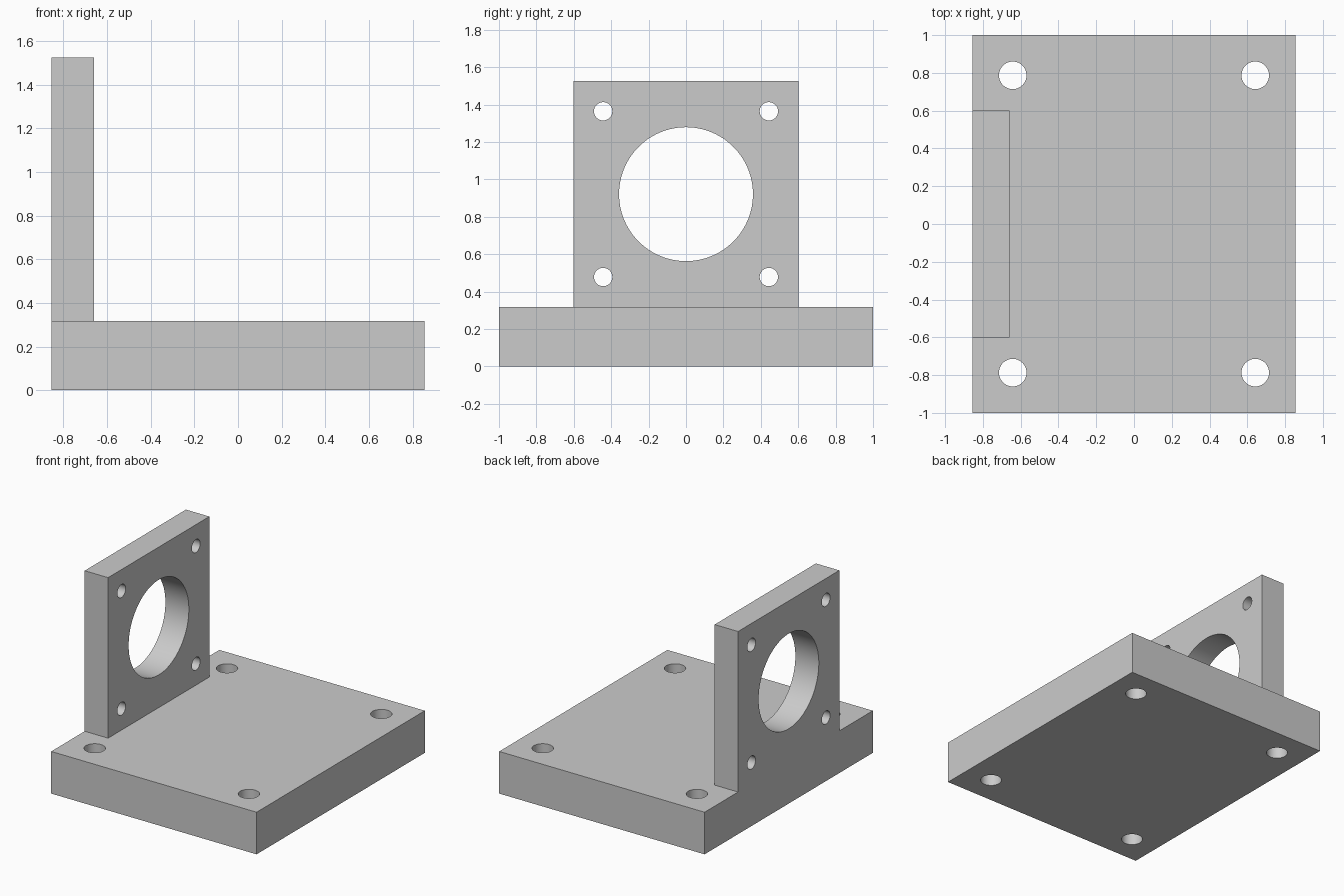
import bpy
import math
from mathutils import Vector

if "Cube" in bpy.data.objects:
    bpy.data.objects.remove(bpy.data.objects["Cube"], do_unlink=True)

HALF_X, HALF_Y, BASE_TOP = 0.855, 1.0, 0.317
PLATE_IN, PLATE_HALF, PLATE_TOP = -0.66, 0.602, 1.525
BORE_Z = 0.921

grey = bpy.data.materials.new("light grey")
grey.use_nodes = True
grey.diffuse_color = (0.6, 0.6, 0.6, 1)
grey.node_tree.nodes["Principled BSDF"].inputs["Base Color"].default_value = (0.6, 0.6, 0.6, 1)


def box(name, low, high):
    low, high = Vector(low), Vector(high)
    bpy.ops.mesh.primitive_cube_add(size=1, location=(low + high) / 2)
    ob = bpy.context.object
    ob.name = name
    ob.scale = high - low
    bpy.ops.object.transform_apply(location=True, rotation=True, scale=True)
    ob.data.materials.append(grey)
    return ob


def cylinder(name, centre, radius, depth, tilt=0, sides=48):
    bpy.ops.mesh.primitive_cylinder_add(vertices=sides, radius=radius, depth=depth,
                                        location=centre, rotation=(0, tilt, 0))
    ob = bpy.context.object
    ob.name = name
    ob.hide_render = True
    bpy.ops.object.transform_apply(location=True, rotation=True, scale=True)
    ob.data.materials.append(grey)
    return ob


def combine(target, other, operation):
    bpy.context.view_layer.objects.active = target
    mod = target.modifiers.new(operation.lower(), "BOOLEAN")
    mod.operation = operation
    mod.solver = "EXACT"
    mod.object = other
    bpy.ops.object.modifier_apply(modifier=mod.name)
    bpy.data.objects.remove(other, do_unlink=True)


# Base slab with the upright plate fused flush to its edge
bracket = box("mounting_bracket", (-HALF_X, -HALF_Y, 0), (HALF_X, HALF_Y, BASE_TOP))
plate = box("upright_plate", (-HALF_X, -PLATE_HALF, BASE_TOP / 2),
            (PLATE_IN, PLATE_HALF, PLATE_TOP))
combine(bracket, plate, "UNION")

# Large bore and four bolt holes through the plate, four bolt holes through the base
plate_x = (PLATE_IN - HALF_X) / 2
cutters = [cylinder("bore_cutter", (plate_x, 0, BORE_Z), 0.358, 0.4, math.pi / 2, 96)]
for sx in (-1, 1):
    for sy in (-1, 1):
        cutters.append(cylinder("base_hole_cutter", (sx * 0.642, sy * 0.787, BASE_TOP / 2),
                                0.073, 0.6))
        cutters.append(cylinder("plate_hole_cutter", (plate_x, sy * 0.443, BORE_Z + sx * 0.443),
                                0.049, 0.4, math.pi / 2))
for cutter in cutters:
    combine(bracket, cutter, "DIFFERENCE")

# Smooth hole walls, crisp edges
bpy.ops.object.select_all(action="DESELECT")
bracket.select_set(True)
bpy.context.view_layer.objects.active = bracket
bpy.ops.object.shade_smooth_by_angle(angle=math.radians(30))
